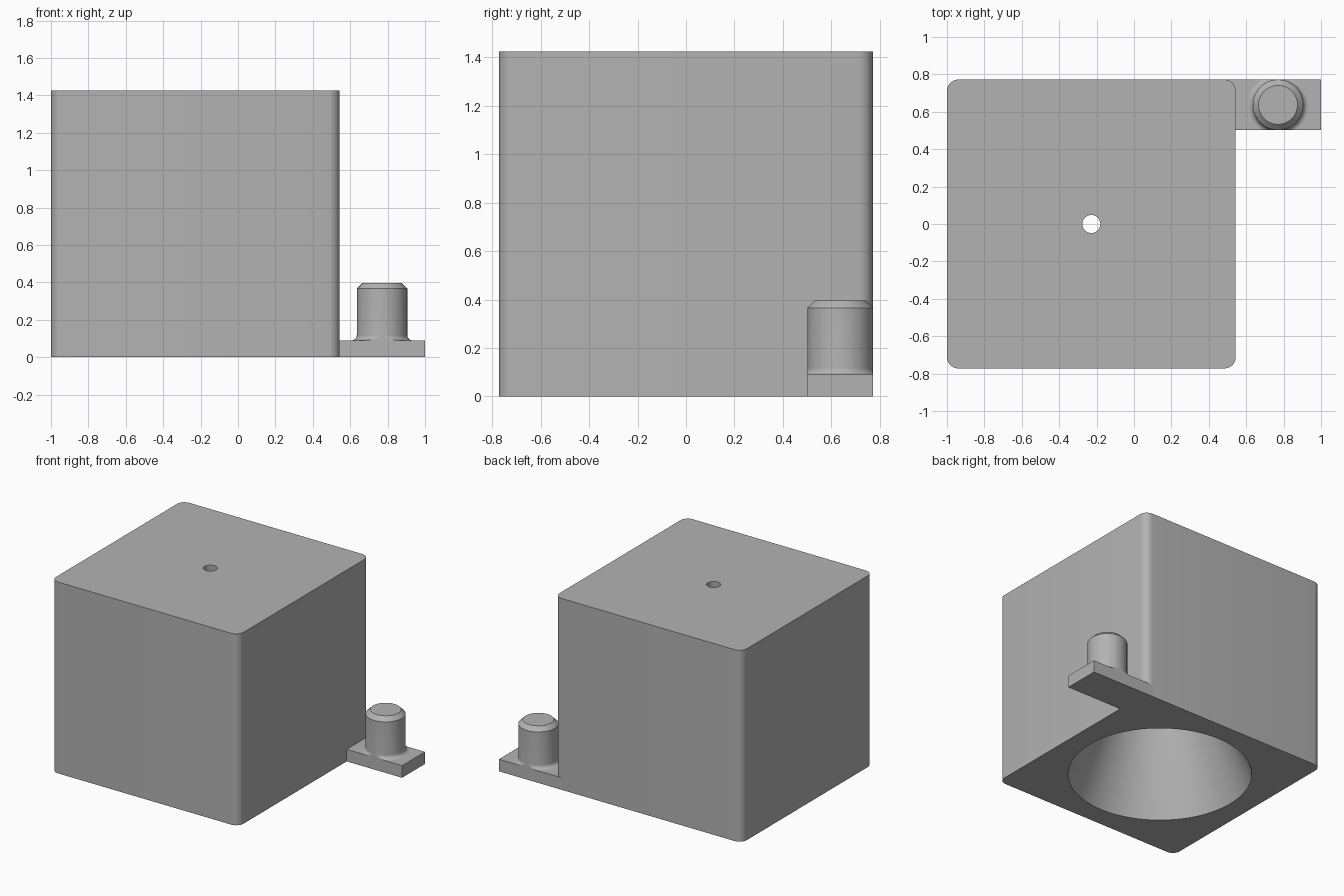
import bpy, bmesh, math
from mathutils import Vector

cube = bpy.data.objects.get("Cube")
if cube:
    bpy.data.objects.remove(cube, do_unlink=True)

grey = bpy.data.materials.new("plain_grey")
grey.use_nodes = True
COLOUR = (0.45, 0.45, 0.45, 1)
grey.diffuse_color = COLOUR
grey.node_tree.nodes["Principled BSDF"].inputs["Base Color"].default_value = COLOUR


def finish(name, bm):
    """Turn a bmesh into a grey object with sharp edges kept."""
    bmesh.ops.recalc_face_normals(bm, faces=bm.faces)
    mesh = bpy.data.meshes.new(name)
    bm.to_mesh(mesh)
    bm.free()
    mesh.materials.append(grey)
    obj = bpy.data.objects.new(name, mesh)
    bpy.context.collection.objects.link(obj)
    smooth(obj)
    return obj


def smooth(obj):
    bpy.ops.object.select_all(action='DESELECT')
    obj.select_set(True)
    bpy.context.view_layer.objects.active = obj
    bpy.ops.object.shade_smooth_by_angle(angle=math.radians(30))


def box(low, high):
    bm = bmesh.new()
    bmesh.ops.create_cube(bm, size=1)
    low, high = Vector(low), Vector(high)
    for v in bm.verts:
        v.co = (low + high) / 2 + v.co * (high - low)
    return bm


def lathe(profile, centre, sides=96):
    """Closed solid of revolution from (radius, height) points."""
    bm = bmesh.new()
    rings = []
    for r, z in profile:
        angles = [math.tau * i / sides for i in range(sides)]
        rings.append([bm.verts.new((centre[0] + r * math.cos(a),
                                    centre[1] + r * math.sin(a), z)) for a in angles])
    for a, b in zip(rings, rings[1:]):
        for i in range(sides):
            j = (i + 1) % sides
            bm.faces.new((a[i], a[j], b[j], b[i]))
    bm.faces.new(rings[0][::-1])
    bm.faces.new(rings[-1])
    return bm


# Block with rounded upright edges
HEIGHT, HALF, MID = 1.425, 0.772, -0.228
bm = box((MID - HALF, -HALF, 0), (MID + HALF, HALF, HEIGHT))
upright = [e for e in bm.edges if abs(e.verts[0].co.z - e.verts[1].co.z) > 1]
bmesh.ops.bevel(bm, geom=upright, offset=0.06, segments=8, profile=0.5, affect='EDGES')
block = finish("block", bm)

# Conical hollow narrowing to a small hole through the top
hollow = [(0.62 + 0.04, -0.1), (0.62, 0), (0.048, HEIGHT - 0.08), (0.048, HEIGHT + 0.1)]
cutter = finish("hollow_cutter", lathe(hollow, (MID, 0)))
cutter.hide_render = True
cut = block.modifiers.new("hollow", 'BOOLEAN')
cut.operation, cut.solver, cut.object = 'DIFFERENCE', 'EXACT', cutter
bpy.context.view_layer.objects.active = block
bpy.ops.object.modifier_apply(modifier=cut.name)
bpy.data.objects.remove(cutter, do_unlink=True)
smooth(block)

# Side tab, running into the rounded corner of the block
TAB_FRONT, TAB_TOP = 0.502, 0.09
finish("side_tab", box((MID + HALF - 0.06, TAB_FRONT, 0), (1, HALF, TAB_TOP)))

# Peg with a chamfered top and a flared foot trimmed flush with the tab
R, FLARE = 0.135, 0.028
foot = [(R + FLARE * (1 - math.sin(t)), TAB_TOP + FLARE * (1 - math.cos(t)))
        for t in (math.pi / 2 * i / 8 for i in range(9))]
bm = lathe(foot + [(R, 0.366), (0.104, 0.397)], (0.77, (TAB_FRONT + HALF) / 2))
for v in bm.verts:
    v.co.y = min(max(v.co.y, TAB_FRONT), HALF)
finish("peg", bm)
